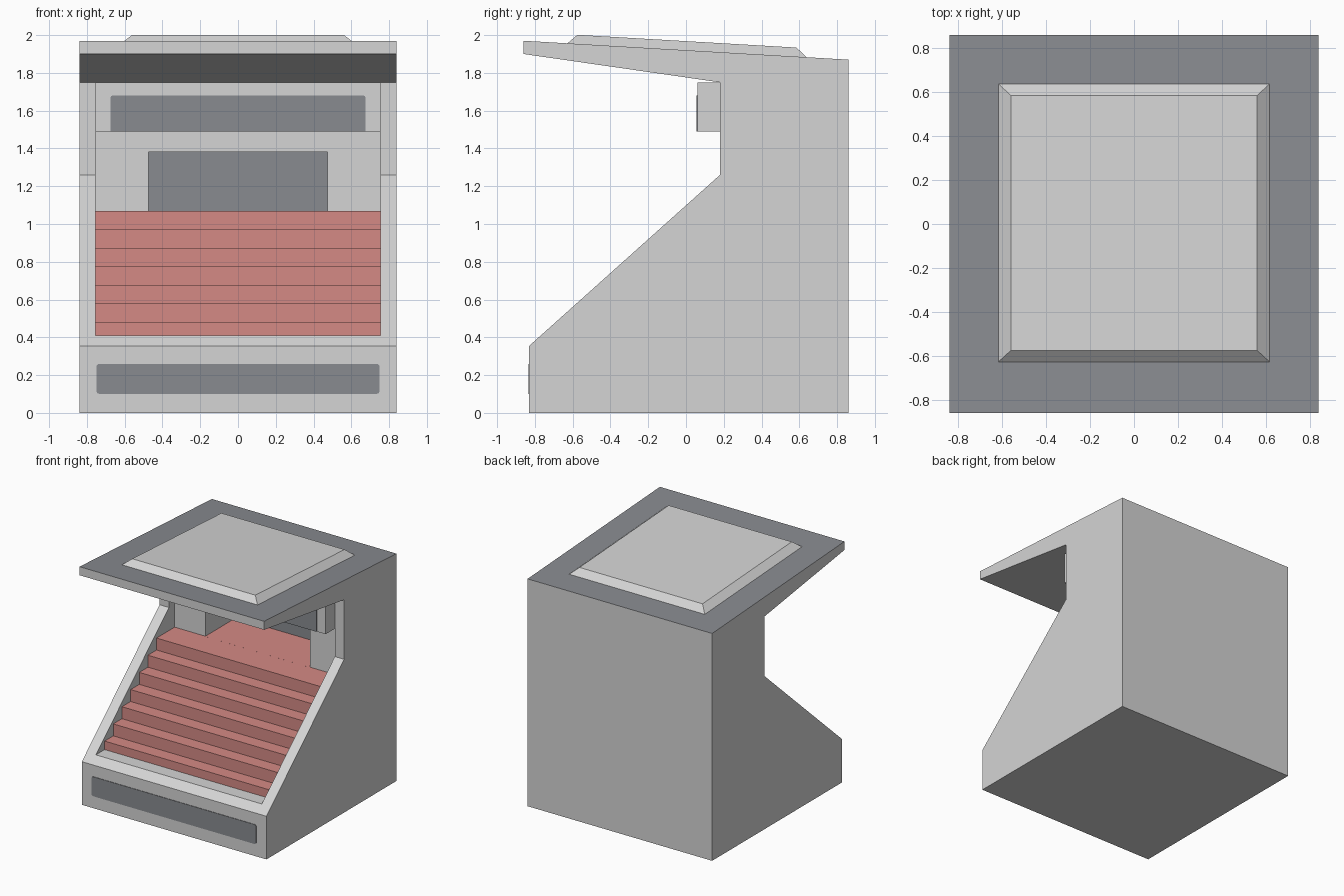
import bpy, bmesh, math
from mathutils import Vector

if "Cube" in bpy.data.objects:
    bpy.data.objects.remove(bpy.data.objects["Cube"])


def material(name, rgb):
    m = bpy.data.materials.new(name)
    m.diffuse_color = (*rgb, 1)
    m.use_nodes = True
    m.node_tree.nodes["Principled BSDF"].inputs["Base Color"].default_value = m.diffuse_color
    return m


GREY = material("light grey", (0.66, 0.66, 0.66))
DARK = material("dark grey", (0.25, 0.26, 0.28))
RED = material("soft red", (0.66, 0.255, 0.235))


def finish(name, bm, *mats):
    bmesh.ops.recalc_face_normals(bm, faces=bm.faces)
    me = bpy.data.meshes.new(name)
    bm.to_mesh(me)
    bm.free()
    ob = bpy.data.objects.new(name, me)
    bpy.context.collection.objects.link(ob)
    for m in mats:
        me.materials.append(m)
    return ob


def prism(name, points, offset, *mats):
    """Close a flat outline of 3D points and extrude it by offset."""
    bm = bmesh.new()
    face = bm.faces.new([bm.verts.new(p) for p in points])
    ext = bmesh.ops.extrude_face_region(bm, geom=[face])["geom"]
    bmesh.ops.translate(bm, vec=Vector(offset),
                        verts=[g for g in ext if isinstance(g, bmesh.types.BMVert)])
    return finish(name, bm, *mats)


def side_profile(name, yz, half, *mats):
    return prism(name, [(-half, y, z) for y, z in yz], (2 * half, 0, 0), *mats)


def box(name, half, y0, y1, z0, z1, *mats):
    return side_profile(name, [(y0, z0), (y1, z0), (y1, z1), (y0, z1)], half, *mats)


def front_plate(name, half, y, z0, z1, r, round_bottom=True):
    """Thin dark plate with rounded corners on a front-facing surface."""
    corners = [(half - r, z1 - r, 0), (-half + r, z1 - r, 90)]
    pts = []
    if round_bottom:
        corners += [(-half + r, z0 + r, 180), (half - r, z0 + r, 270)]
    for cx, cz, start in corners:
        for i in range(4):
            a = math.radians(start + 30 * i)
            pts.append((cx + r * math.cos(a), y, cz + r * math.sin(a)))
    if not round_bottom:
        pts += [(-half, y, z0), (half, y, z0)]
    prism(name, pts, (0, -0.004, 0), DARK)


def roof_z(y):
    return 1.97 - 0.1 * (y + 0.86) / 1.72


# cabinet outline seen from the side
cabinet = side_profile("cabinet", [
    (-0.83, 0), (0.86, 0), (0.86, 1.87), (-0.86, 1.97), (-0.86, 1.90),
    (0.18, 1.75), (0.18, 1.26), (-0.83, 0.355)], 0.84, GREY, DARK)

# open front bay and the tunnel behind it
bay = side_profile("bay_cutter", [
    (-1, 0.41), (0.255, 0.41), (0.255, 1.75), (0.17, 1.75), (0.1, 1.5), (-1, 1.0)],
    0.755, GREY)
tunnel = box("tunnel_cutter", 0.475, 0.2, 0.65, 1.06, 1.38, GREY)
bpy.context.view_layer.objects.active = cabinet
for cutter in (bay, tunnel):
    mod = cabinet.modifiers.new("cut", 'BOOLEAN')
    mod.operation = 'DIFFERENCE'
    mod.solver = 'EXACT'
    mod.object = cutter
    bpy.ops.object.modifier_apply(modifier=mod.name)
    bpy.data.objects.remove(cutter)

# dark roof surface and dark tunnel back wall
for f in cabinet.data.polygons:
    roof = f.normal.z > 0.9 and f.center.z > 1.8
    tunnel_back = f.normal.y < -0.9 and abs(f.center.y - 0.65) < 0.01
    f.material_index = 1 if roof or tunnel_back else 0

# red staircase filling the bay, seven steps
steps = [(-0.655, 0.41)]
for i in range(7):
    y, z = -0.655 + 0.1125 * i, 0.48 + 0.0983 * i
    steps += [(y, z), (y + 0.1125 if i < 6 else 0.255, z)]
steps.append((0.255, 0.41))
side_profile("stairs", steps, 0.755, RED)
box("tunnel_floor", 0.475, 0.25, 0.65, 1.06, 1.07, RED)

# header box under the canopy with its dark panel
box("header_box", 0.755, 0.06, 0.255, 1.49, 1.75, GREY)
front_plate("header_panel", 0.675, 0.06, 1.49, 1.68, 0.012, round_bottom=False)

# dark panel on the lower front
front_plate("front_panel", 0.75, -0.83, 0.10, 0.26, 0.018)

# raised roof plate with sloping edges
bm = bmesh.new()
rings = [[bm.verts.new((x, y, roof_z(y) + h)) for x, y in
          ((-w, y0), (w, y0), (w, y1), (-w, y1))]
         for w, y0, y1, h in ((0.62, -0.63, 0.64, -0.002), (0.56, -0.575, 0.585, 0.048))]
bm.faces.new(rings[0])
bm.faces.new(rings[1])
for i in range(4):
    j = (i + 1) % 4
    bm.faces.new((rings[0][i], rings[0][j], rings[1][j], rings[1][i]))
finish("roof_plate", bm, GREY)
